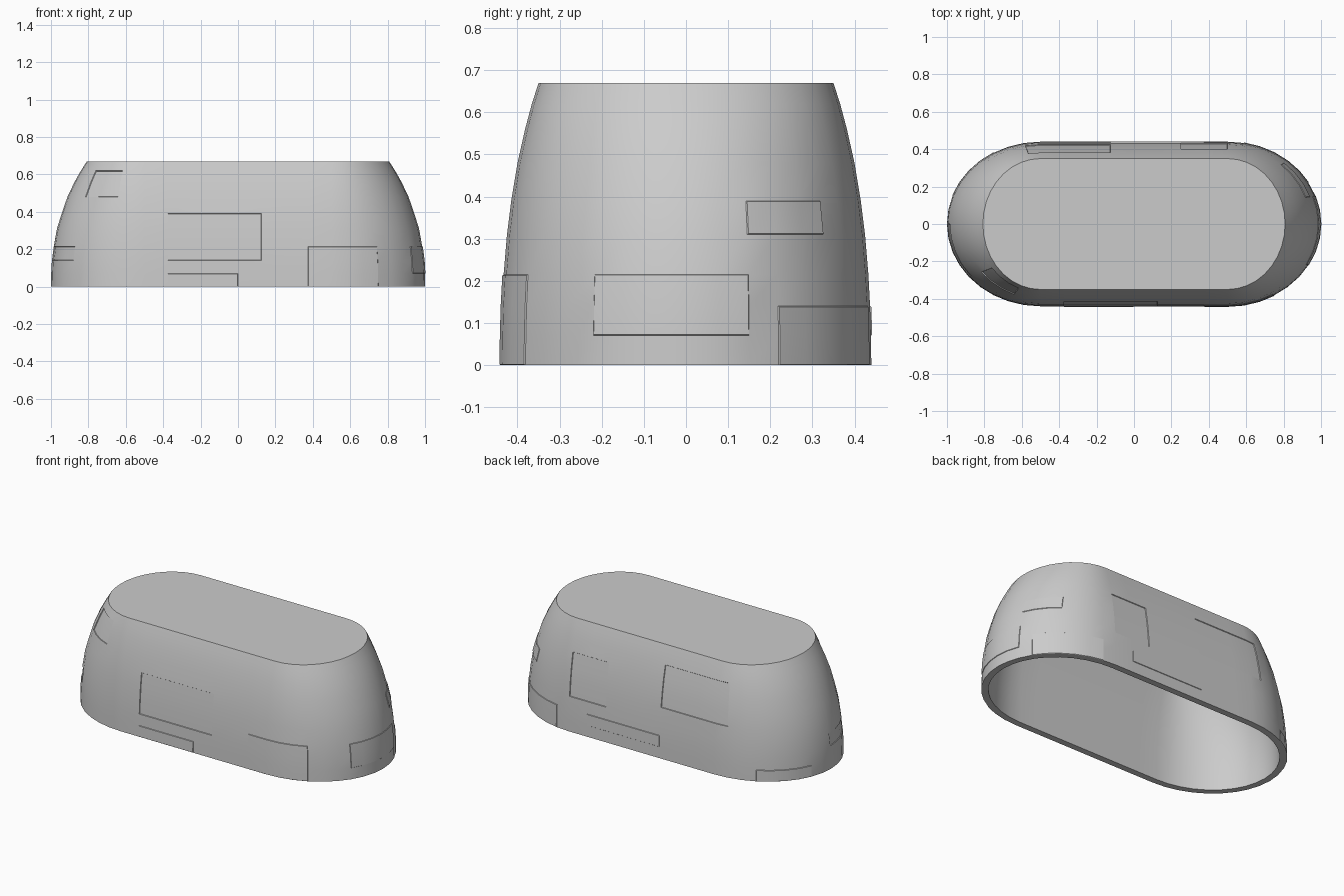
import bpy, bmesh, math, random

if "Cube" in bpy.data.objects:
    bpy.data.objects.remove(bpy.data.objects["Cube"])

random.seed(4)

# (height, half length, half width) of the outer wall
LEVELS = [(0, 1.0, .44), (.07, .999, .439), (.14, .995, .437), (.215, .985, .433),
          (.31, .968, .425), (.39, .943, .415), (.48, .912, .400), (.56, .874, .382),
          (.62, .840, .366), (.67, .808, .350)]
END_SEG, SIDE_SEG, STRAIGHT, WALL = 18, 8, 0.5, 0.04


def outline(hl, hw):
    """Rounded-end oblong: elliptical ends joined by straight sides."""
    pts = []
    for s in (1, -1):
        for i in range(END_SEG + 1):
            a = math.pi * (i / END_SEG - 0.5)
            pts.append((s * (STRAIGHT + (hl - STRAIGHT) * math.cos(a)), s * hw * math.sin(a)))
        for i in range(1, SIDE_SEG):
            pts.append((s * STRAIGHT * (1 - 2 * i / SIDE_SEG), s * hw))
    return pts


def bridge(bm, a, b):
    n = len(a)
    return [bm.faces.new((a[i], a[(i + 1) % n], b[(i + 1) % n], b[i])) for i in range(n)]


bm = bmesh.new()


def ring(z, hl, hw):
    return [bm.verts.new((x, y, z)) for x, y in outline(hl, hw)]


# outer wall and flat roof
outer = [ring(*lv) for lv in LEVELS]
rows = [bridge(bm, a, b) for a, b in zip(outer, outer[1:])]
bm.faces.new(outer[-1])

# hollow inside with a thick bottom rim
inner = [ring(min(z, .67 - WALL), hl - WALL, hw - WALL) for z, hl, hw in LEVELS[:-1]]
for a, b in zip(inner, inner[1:]):
    bridge(bm, b, a)
bm.faces.new(inner[-1][::-1])
bridge(bm, inner[0], outer[0])
bmesh.ops.recalc_face_normals(bm, faces=bm.faces)

# shallow stepped plates worn into the outer wall
used = set()
n = len(outer[0])
for _ in range(26):
    r, h = random.randint(0, 6), random.randint(1, 3)
    c, w = random.randrange(n), random.randint(2, 5)
    cells = {(i, j % n) for i in range(r, min(r + h, 8)) for j in range(c, c + w)}
    if cells & used:
        continue
    used |= {(i + a, (j + b) % n) for i, j in cells for a in (-1, 0, 1) for b in (-1, 0, 1)}
    bmesh.ops.inset_region(bm, faces=[rows[i][j] for i, j in cells], thickness=.002,
                           depth=random.choice((-.004, .003)), use_even_offset=True)

mesh = bpy.data.meshes.new("hollow_cover")
bm.to_mesh(mesh)
bm.free()
cover = bpy.data.objects.new("hollow_cover", mesh)
bpy.context.collection.objects.link(cover)
bpy.context.view_layer.objects.active = cover
cover.select_set(True)
bpy.ops.object.shade_smooth_by_angle(angle=math.radians(25))
